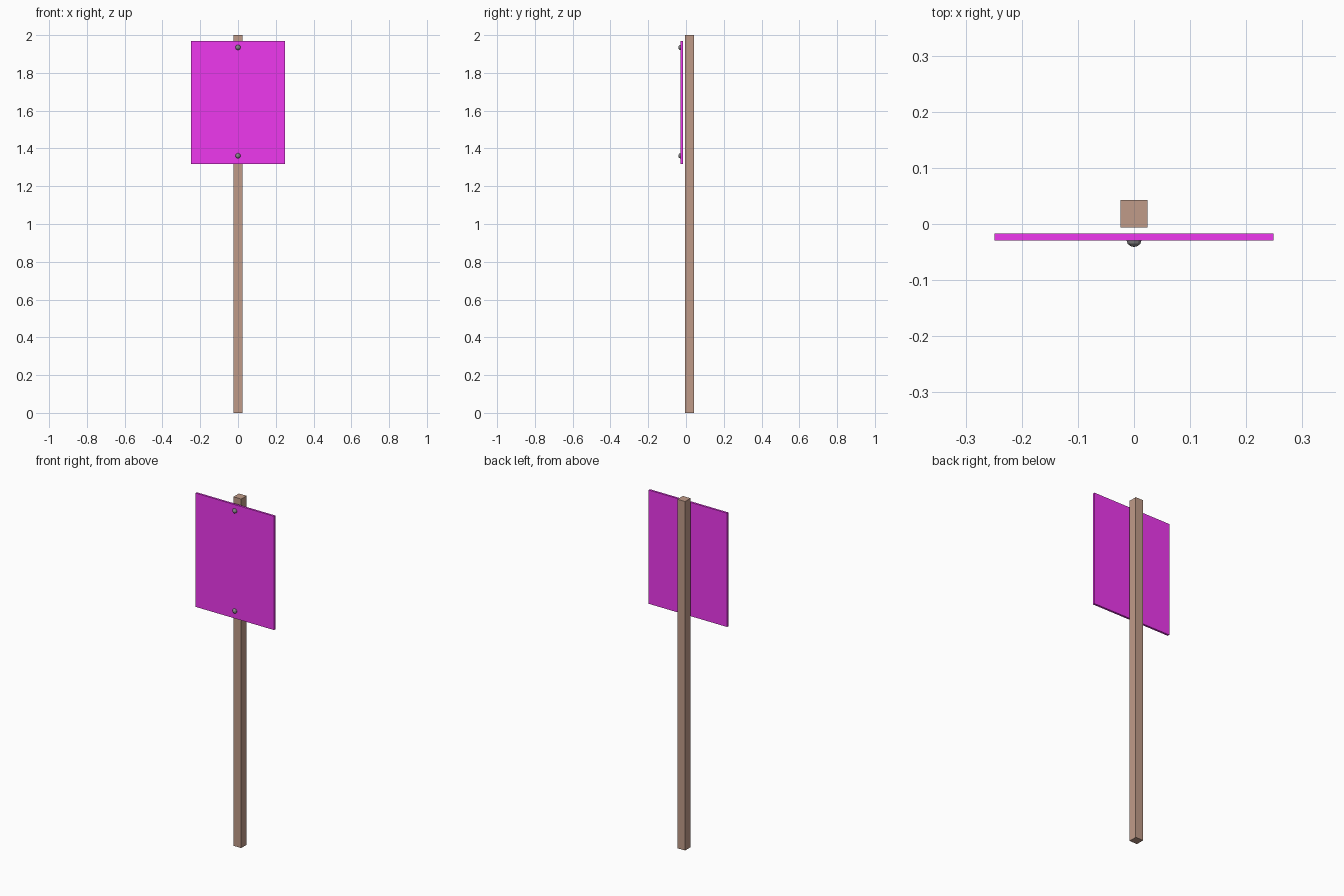
import bpy, bmesh
from mathutils import Matrix, Vector

if "Cube" in bpy.data.objects:
    bpy.data.objects.remove(bpy.data.objects["Cube"])


def material(name, color):
    mat = bpy.data.materials.new(name)
    mat.diffuse_color = (*color, 1)
    mat.use_nodes = True
    mat.node_tree.nodes["Principled BSDF"].inputs["Base Color"].default_value = mat.diffuse_color
    return mat


def finish(name, bm, mat):
    mesh = bpy.data.meshes.new(name)
    bm.to_mesh(mesh)
    bm.free()
    mesh.materials.append(mat)
    obj = bpy.data.objects.new(name, mesh)
    bpy.context.collection.objects.link(obj)
    return obj


def box(name, low, high, mat):
    low, high = Vector(low), Vector(high)
    bm = bmesh.new()
    bmesh.ops.create_cube(bm, size=1, matrix=Matrix.Translation((low + high) / 2)
                          @ Matrix.Diagonal((*(high - low), 1)))
    return finish(name, bm, mat)


def bolt_head(name, z, mat):
    # Low-poly dome: half a sphere facing the front, closed at the back
    bm = bmesh.new()
    bmesh.ops.create_uvsphere(bm, u_segments=10, v_segments=6, radius=1,
                              matrix=Matrix.Rotation(1.5707963, 4, 'X'))
    geom = bm.verts[:] + bm.edges[:] + bm.faces[:]
    cut = bmesh.ops.bisect_plane(bm, geom=geom, dist=1e-4, plane_co=(0, 0, 0),
                                 plane_no=(0, 1, 0), clear_outer=True)
    bmesh.ops.holes_fill(bm, edges=[e for e in bm.edges if e.is_boundary])
    bmesh.ops.recalc_face_normals(bm, faces=bm.faces)
    bmesh.ops.scale(bm, verts=bm.verts, vec=(0.014, 0.012, 0.014))
    bmesh.ops.translate(bm, verts=bm.verts, vec=(0, -0.029, z))
    return finish(name, bm, mat)


wood = material("wood", (0.53, 0.33, 0.25))
paint = material("magenta_paint", (0.86, 0.04, 0.86))
iron = material("dark_iron", (0.25, 0.25, 0.25))

# Square post
box("post", (-0.0245, -0.006, 0), (0.0245, 0.043, 2), wood)
# Sign panel, standing slightly off the post
box("sign_panel", (-0.249, -0.029, 1.318), (0.249, -0.017, 1.97), paint)
# Bolt heads at the top and bottom of the panel
for label, z in (("upper", 1.935), ("lower", 1.361)):
    bolt_head(label + "_bolt", z, iron)
